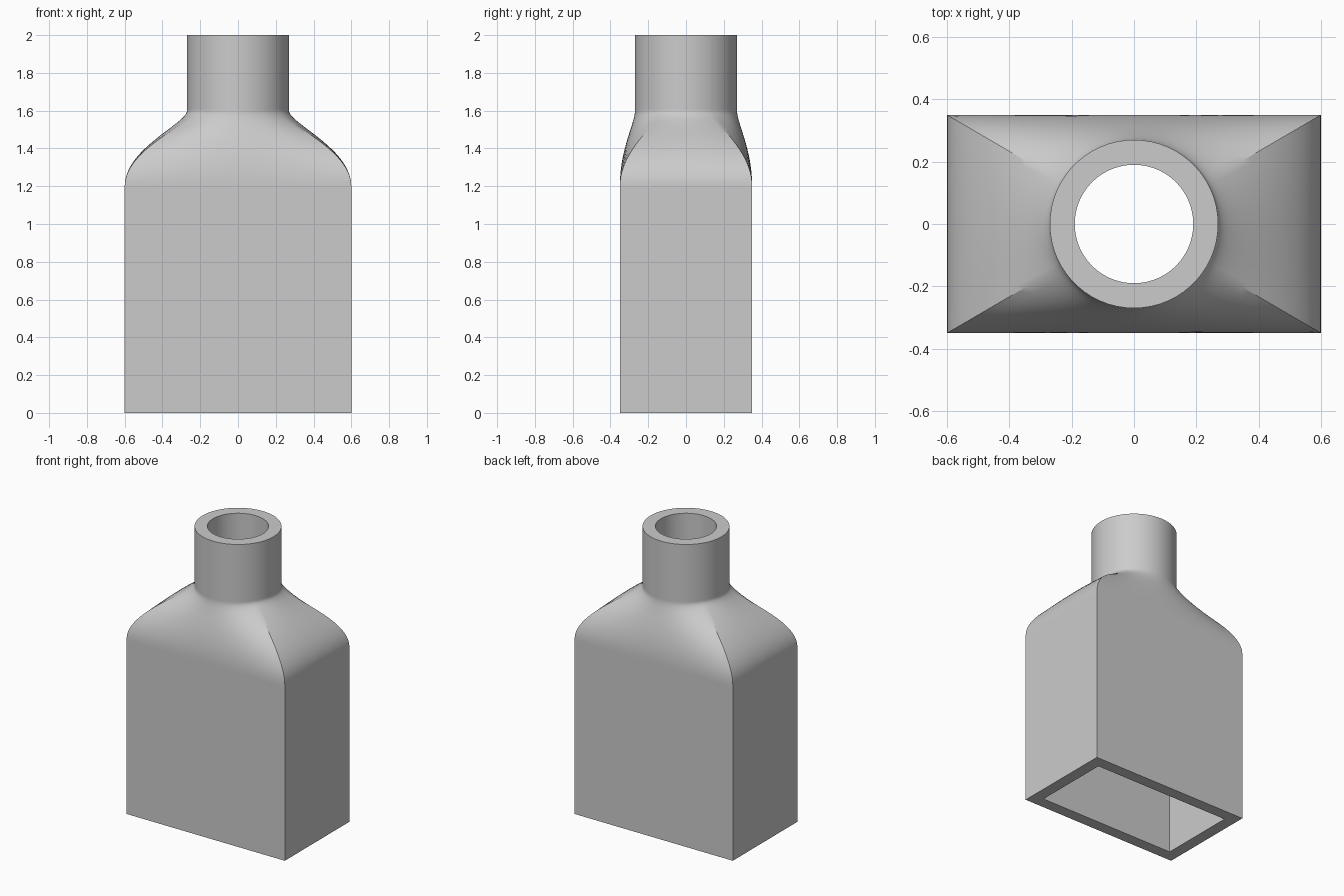
import bpy, bmesh, math
from mathutils import Vector

cube = bpy.data.objects.get("Cube")
if cube:
    bpy.data.objects.remove(cube)

HALF_X, HALF_Y, NECK_R, WALL = 0.6, 0.35, 0.27, 0.08
SHOULDER_Z, NECK_Z, TOP_Z = 1.2, 1.6, 2.0
PER_SIDE, STEPS = 20, 24


def section_pairs(hx, hy, r):
    """Matching rectangle and circle points, corner to corner."""
    corner = math.atan2(HALF_Y, HALF_X)
    corners = [(hx, -hy), (hx, hy), (-hx, hy), (-hx, -hy)]
    angles = [-corner, corner, math.pi - corner, math.pi + corner, 2 * math.pi - corner]
    pairs = []
    for side in range(4):
        a, b = Vector(corners[side]), Vector(corners[(side + 1) % 4])
        for i in range(PER_SIDE):
            f = i / PER_SIDE
            ang = angles[side] + (angles[side + 1] - angles[side]) * f
            pairs.append((a.lerp(b, f), Vector((r * math.cos(ang), r * math.sin(ang)))))
    return pairs


def levels():
    """Height and rectangle-to-circle blend of every ring, bottom to top."""
    rows = [(0, 0), (SHOULDER_Z - 0.01, 0)]
    for i in range(STEPS + 1):
        t = i / STEPS
        blend = t * t * (3 - 2 * t)
        rise = 0.6 * t * (1 - t) ** 2 - 0.2 * t * t * (1 - t)
        rows.append((SHOULDER_Z + (NECK_Z - SHOULDER_Z) * blend + rise, blend))
    return rows + [(NECK_Z + 0.01, 1), (TOP_Z, 1)]


def make_skin(bm, inset):
    pairs = section_pairs(HALF_X - inset, HALF_Y - inset, NECK_R - inset)
    return [[bm.verts.new((*rect.lerp(circ, k), z)) for rect, circ in pairs]
            for z, k in levels()]


def bridge(bm, a, b):
    n = len(a)
    for i in range(n):
        j = (i + 1) % n
        bm.faces.new((a[i], a[j], b[j], b[i]))


# Outer and inner skins, joined by the base rim and the neck rim
bm = bmesh.new()
outer, inner = make_skin(bm, 0), make_skin(bm, WALL)
for low, high in zip(outer, outer[1:]):
    bridge(bm, low, high)
for low, high in zip(inner, inner[1:]):
    bridge(bm, high, low)
bridge(bm, outer[-1], inner[-1])
bridge(bm, inner[0], outer[0])
bmesh.ops.recalc_face_normals(bm, faces=bm.faces)

mesh = bpy.data.meshes.new("hollow_bottle")
bm.to_mesh(mesh)
bm.free()
bottle = bpy.data.objects.new("hollow_bottle", mesh)
bpy.context.collection.objects.link(bottle)

# Plain grey material
grey = bpy.data.materials.new("light_grey")
grey.use_nodes = True
colour = (0.6, 0.6, 0.6, 1)
grey.diffuse_color = colour
grey.node_tree.nodes["Principled BSDF"].inputs["Base Color"].default_value = colour
mesh.materials.append(grey)

# Smooth shoulder and neck, sharp corners and rims
bpy.ops.object.select_all(action='DESELECT')
bottle.select_set(True)
bpy.context.view_layer.objects.active = bottle
bpy.ops.object.shade_smooth_by_angle(angle=math.radians(25))
